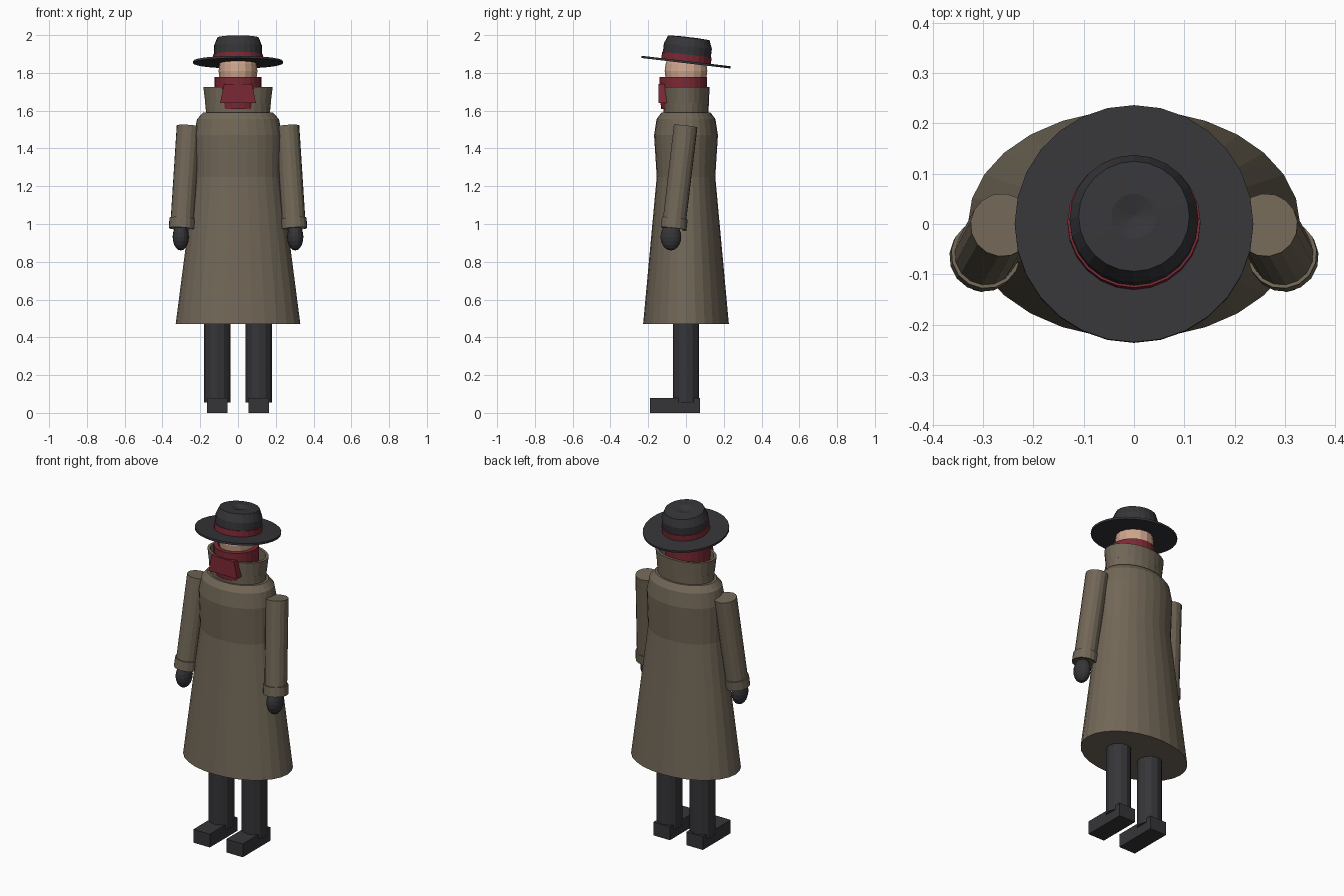
import bpy, bmesh
from math import cos, sin, pi, radians
from mathutils import Vector, Matrix

if "Cube" in bpy.data.objects:
    bpy.data.objects.remove(bpy.data.objects["Cube"])


def material(name, rgb):
    m = bpy.data.materials.new(name)
    m.diffuse_color = (*rgb, 1)
    m.use_nodes = True
    m.node_tree.nodes["Principled BSDF"].inputs["Base Color"].default_value = m.diffuse_color
    return m


COAT = material("coat_cloth", (0.165, 0.135, 0.095))
DARK = material("dark_felt", (0.036, 0.035, 0.04))
RED = material("red_wool", (0.2, 0.022, 0.035))
SKIN = material("skin", (0.62, 0.38, 0.27))


def finish(name, bm, mat, matrix=Matrix()):
    bmesh.ops.recalc_face_normals(bm, faces=bm.faces)
    me = bpy.data.meshes.new(name)
    bm.to_mesh(me)
    bm.free()
    me.materials.append(mat)
    ob = bpy.data.objects.new(name, me)
    ob.matrix_world = matrix
    bpy.context.collection.objects.link(ob)
    return ob


def lathe(name, rings, mat, n=24, hollow=False, gap=0, matrix=Matrix()):
    """Elliptical rings (rx, ry, z) joined up; hollow closes the profile, gap opens the front."""
    bm = bmesh.new()
    g = radians(gap)
    count = n + 1 if gap else n
    angles = [-pi / 2 + g + (2 * pi - 2 * g) * i / n for i in range(count)]
    rows = [[bm.verts.new((rx * cos(a), ry * sin(a), z)) for a in angles] for rx, ry, z in rings]
    pairs = list(zip(rows, rows[1:]))
    if hollow:
        pairs.append((rows[-1], rows[0]))
    for lo, hi in pairs:
        for i in range(n):
            j = (i + 1) % count
            bm.faces.new((lo[i], lo[j], hi[j], hi[i]))
    if gap:
        bm.faces.new([r[0] for r in rows])
        bm.faces.new([r[-1] for r in rows])
    elif not hollow:
        bm.faces.new(rows[0])
        bm.faces.new(rows[-1])
    return finish(name, bm, mat, matrix)


def box(name, size, loc, mat, top_scale=1.0):
    bm = bmesh.new()
    bmesh.ops.create_cube(bm, size=1)
    for v in bm.verts:
        if v.co.z > 0:
            v.co.x *= top_scale
        v.co = Vector(a * b for a, b in zip(v.co, size)) + Vector(loc)
    return finish(name, bm, mat)


def ball(name, radii, loc, mat, matrix=Matrix()):
    bm = bmesh.new()
    bmesh.ops.create_uvsphere(bm, u_segments=16, v_segments=10, radius=1)
    for v in bm.verts:
        v.co = Vector(a * b for a, b in zip(v.co, radii)) + Vector(loc)
    return finish(name, bm, mat, matrix)


# Long coat body with sloped shoulders
lathe("coat", [(0.33, 0.227, 0.47), (0.229, 0.155, 1.25), (0.234, 0.169, 1.47),
               (0.217, 0.156, 1.555), (0.185, 0.13, 1.59)], COAT, 28)

# Upturned collar, open at the front above its base
lathe("collar_base", [(0.167, 0.118, 1.565), (0.174, 0.121, 1.64),
                      (0.158, 0.105, 1.64), (0.15, 0.1, 1.565)], COAT, 24, hollow=True)
lathe("collar", [(0.174, 0.121, 1.64), (0.185, 0.125, 1.725),
                 (0.169, 0.109, 1.725), (0.158, 0.105, 1.64)], COAT, 22, hollow=True, gap=27)

# Scarf wrap and front fold
lathe("scarf", [(0.118, 0.117, 1.61), (0.125, 0.125, 1.7), (0.125, 0.125, 1.778),
                (0.1, 0.1, 1.778), (0.1, 0.1, 1.61)], RED, 24, hollow=True,
      matrix=Matrix.Translation((0, -0.015, 0)))
box("scarf_fold", (0.19, 0.055, 0.1), (0, -0.1175, 1.69), RED, 0.78)

# Head
ball("head", (0.103, 0.113, 0.13), (0, 0.0, 1.81), SKIN)

# Hat, tilted slightly backward
tilt = Matrix.Translation((0, 0, 1.857)) @ Matrix.Rotation(radians(-6.7), 4, 'X')
lathe("hat_brim", [(0.237, 0.237, -0.006), (0.237, 0.237, 0.006)], DARK, 28, matrix=tilt)
lathe("hat_crown", [(0.127, 0.127, 0.0), (0.128, 0.128, 0.085), (0.11, 0.11, 0.13),
                    (0.045, 0.045, 0.133), (0.004, 0.004, 0.12)], DARK, 24, matrix=tilt)
lathe("hat_band", [(0.132, 0.132, 0.004), (0.132, 0.132, 0.04),
                   (0.12, 0.12, 0.04), (0.12, 0.12, 0.004)], RED, 24, hollow=True, matrix=tilt)

for side, s in (("left", 1), ("right", -1)):
    # Sleeve and cuff along a slanted arm axis
    top, end = Vector((s * 0.262, -0.002, 1.518)), Vector((s * 0.298, -0.066, 0.975))
    axis = end - top
    length = axis.length
    arm = Matrix.Translation(top) @ (-axis).to_track_quat('Z', 'Y').to_matrix().to_4x4()
    lathe(side + "_sleeve", [(0.062, 0.062, -length + 0.01), (0.063, 0.063, 0)], COAT, 16, matrix=arm)
    lathe(side + "_cuff", [(0.069, 0.069, -length), (0.069, 0.069, -length + 0.055),
                           (0.059, 0.059, -length + 0.055), (0.059, 0.059, -length)],
          COAT, 16, hollow=True, matrix=arm)
    # Gloved hand
    ball(side + "_hand", (0.043, 0.055, 0.072), (s * 0.303, -0.08, 0.932), DARK)
    # Trouser leg and shoe
    lathe(side + "_leg", [(0.07, 0.07, 0.055), (0.07, 0.07, 0.6)], DARK, 12,
          matrix=Matrix.Translation((s * 0.11, 0, 0)))
    box(side + "_shoe", (0.11, 0.265, 0.08), (s * 0.11, -0.0575, 0.04), DARK)
